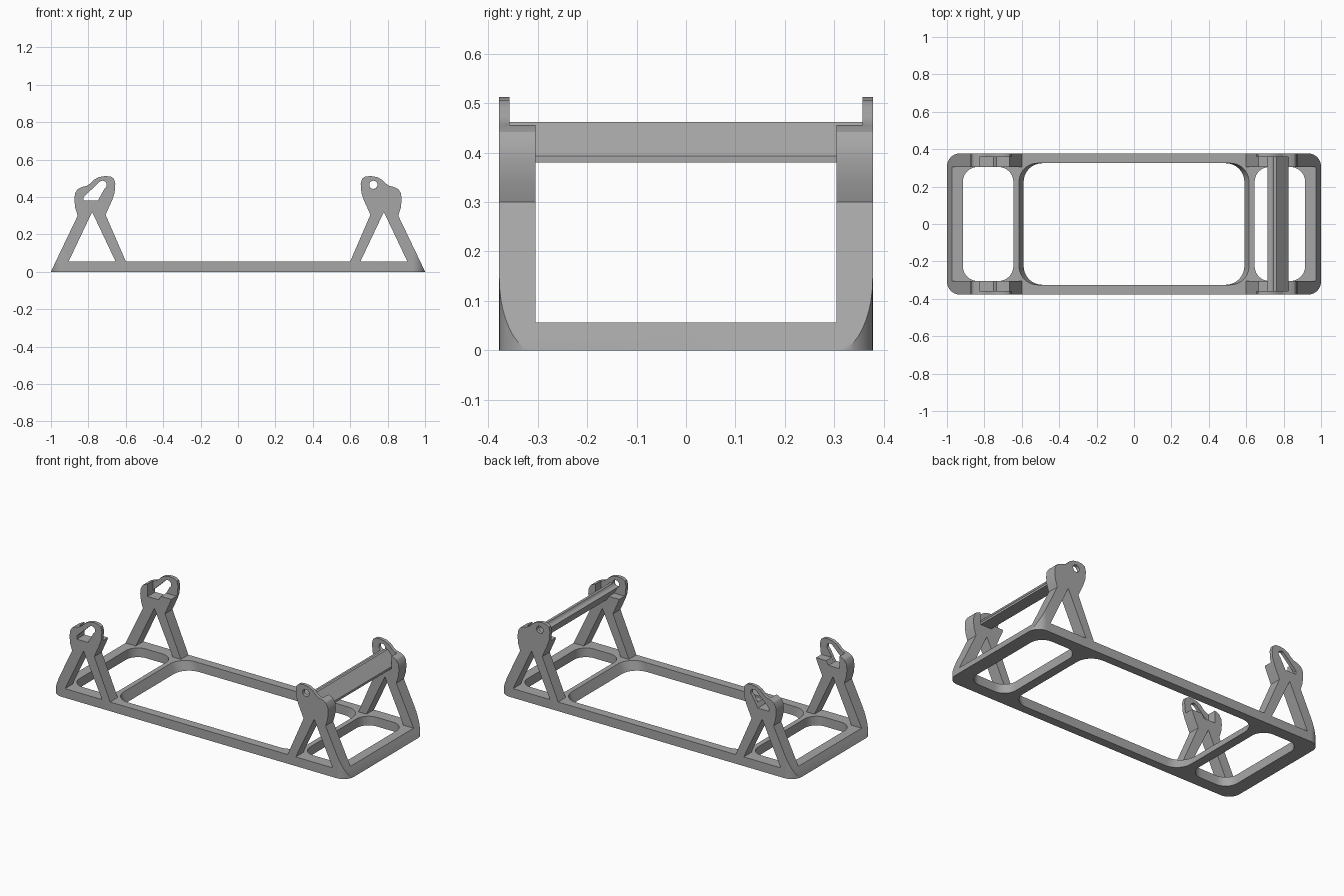
import bpy, bmesh, math

cube = bpy.data.objects.get("Cube")
if cube:
    bpy.data.objects.remove(cube, do_unlink=True)

grey = bpy.data.materials.new("plain_grey")
grey.use_nodes = True
COLOUR = (0.38, 0.38, 0.38, 1)
grey.diffuse_color = COLOUR
grey.node_tree.nodes["Principled BSDF"].inputs["Base Color"].default_value = COLOUR


def loft(name, start, end):
    """Solid between two matching rings of 3D points."""
    bm = bmesh.new()
    a = [bm.verts.new(p) for p in start]
    b = [bm.verts.new(p) for p in end]
    bm.faces.new(a)
    bm.faces.new(b[::-1])
    for i in range(len(a)):
        j = (i + 1) % len(a)
        bm.faces.new((a[j], a[i], b[i], b[j]))
    bmesh.ops.recalc_face_normals(bm, faces=bm.faces)
    mesh = bpy.data.meshes.new(name)
    bm.to_mesh(mesh)
    bm.free()
    mesh.materials.append(grey)
    obj = bpy.data.objects.new(name, mesh)
    bpy.context.collection.objects.link(obj)
    return obj


def side_prism(name, profile, y0, y1, sx=1, sy=1):
    """Extrude an x-z profile along y, mirrored by the signs."""
    return loft(name, [(x * sx, y0 * sy, z) for x, z in profile],
                [(x * sx, y1 * sy, z) for x, z in profile])


def rounded(cx, hx, hy, r, z, steps=10):
    """Rounded rectangle ring at height z."""
    ring = []
    for k, (u, v) in enumerate(((1, 1), (-1, 1), (-1, -1), (1, -1))):
        for i in range(steps + 1):
            t = math.pi / 2 * (k + i / steps)
            ring.append((cx + u * (hx - r) + r * math.cos(t),
                         v * (hy - r) + r * math.sin(t), z))
    return ring


def carve(obj, cutter, mode='DIFFERENCE'):
    mod = obj.modifiers.new("carve", 'BOOLEAN')
    mod.operation, mod.solver, mod.object = mode, 'EXACT', cutter
    bpy.context.view_layer.objects.active = obj
    bpy.ops.object.modifier_apply(modifier=mod.name)
    bpy.data.objects.remove(cutter, do_unlink=True)


def finish(obj):
    bpy.ops.object.select_all(action='DESELECT')
    obj.select_set(True)
    bpy.context.view_layer.objects.active = obj
    bpy.ops.object.shade_smooth_by_angle(angle=math.radians(30))


def outer_block():
    return loft("block", rounded(0, 1, HALF, 0.07, -0.1), rounded(0, 1, HALF, 0.07, 0.7))


HALF = 0.378     # half depth
INNER = 0.305    # inner face of the legs
TAB = 0.357      # inner face of the thin tabs
BASE = 0.056     # base frame height

# Base frame with sloping ends and three rounded openings
frame = side_prism("base_frame", [(-1, 0), (1, 0), (0.974, BASE), (-0.974, BASE)], -HALF, HALF)
carve(frame, loft("centre_cut", rounded(0, 0.565, 0.325, 0.1, -BASE),
                  rounded(0, 0.64, 0.325, 0.1, 2 * BASE)))
for sx in (-1, 1):
    carve(frame, loft("end_cut", rounded(sx * 0.78, 0.135, INNER, 0.08, -0.1),
                      rounded(sx * 0.78, 0.135, INNER, 0.08, 0.1)))
carve(frame, outer_block(), 'INTERSECT')
finish(frame)

# Splayed leg pair with its head, as one outline
leg = [(0.974, BASE), (0.857, 0.30), (0.87, 0.34), (0.875, 0.385), (0.871, 0.42),
       (0.857, 0.442), (0.835, 0.453), (0.808, 0.46), (0.79, 0.472), (0.77, 0.492),
       (0.745, 0.506), (0.71, 0.512), (0.68, 0.509), (0.663, 0.497), (0.656, 0.47),
       (0.66, 0.42), (0.674, 0.38), (0.708, 0.305), (0.6, BASE),
       (0.655, BASE), (0.78, 0.32), (0.905, BASE)]
recess = [(0.825, 0.6), (0.825, 0.38), (0.75, 0.38), (0.735, 0.405), (0.5, 0.405), (0.5, 0.6)]
slot = [(0.825, 0.38), (0.825, 0.4), (0.74, 0.481), (0.712, 0.447), (0.75, 0.38)]
pin = [(0.724 + 0.022 * math.cos(i * math.pi / 12), 0.465 + 0.022 * math.sin(i * math.pi / 12))
       for i in range(24)]

for sx, side in ((-1, "right"), (1, "left")):
    for sy, end in ((-1, "front"), (1, "back")):
        post = side_prism(f"{end}_{side}_post", leg, INNER, HALF, sx, sy)
        carve(post, side_prism("recess_cut", recess, 0.25, TAB, sx, sy))
        carve(post, side_prism("pin_cut", pin, 0.3, 0.5, sx, sy))
        if sx < 0:
            carve(post, side_prism("slot_cut", slot, 0.3, 0.5, sx, sy))
        carve(post, outer_block(), 'INTERSECT')
        finish(post)

# Cross bar held between the two left heads, grooved along the pin line
bar = side_prism("cross_bar", [(0.825, 0.38), (0.825, 0.393), (0.762, 0.462), (0.746, 0.462),
                               (0.742, 0.452), (0.735, 0.446), (0.724, 0.443), (0.714, 0.445),
                               (0.75, 0.38)], -TAB, TAB)
finish(bar)
